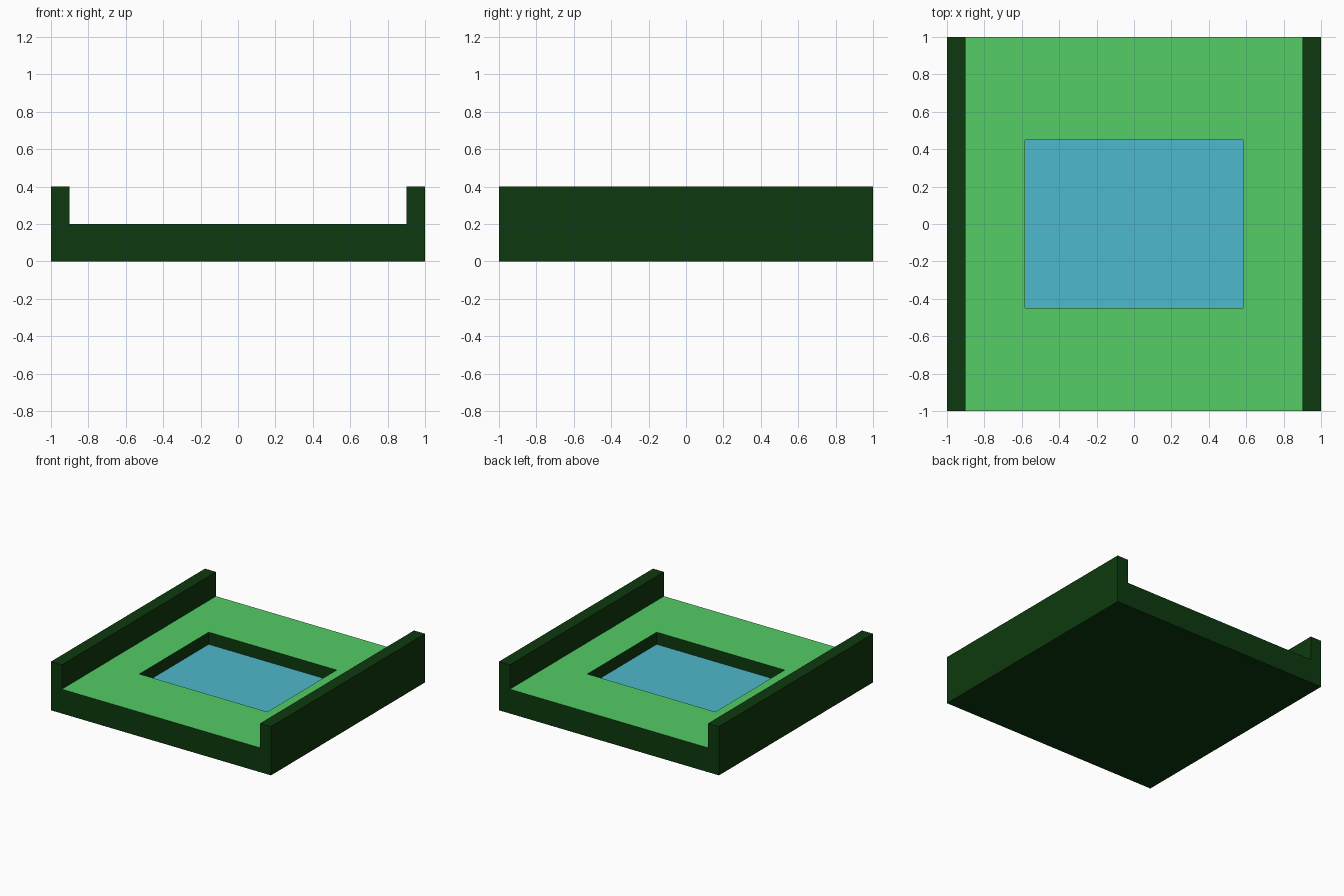
import bpy, bmesh
from mathutils import Vector

cube = bpy.data.objects.get("Cube")
if cube:
    bpy.data.objects.remove(cube, do_unlink=True)


def make_material(name, rgb):
    mat = bpy.data.materials.new(name)
    mat.use_nodes = True
    mat.diffuse_color = (*rgb, 1)
    mat.node_tree.nodes["Principled BSDF"].inputs["Base Color"].default_value = (*rgb, 1)
    return mat


DARK, GRASS, WATER = range(3)
materials = [
    make_material("dark_green", (0.004, 0.041, 0.0044)),
    make_material("grass_green", (0.089, 0.604, 0.133)),
    make_material("water_blue", (0.076, 0.479, 0.604)),
]

HALF, RAIL, FLOOR, TOP = 1.0, 0.9, 0.2, 0.4
POND, POND_DEPTH = 0.45, 0.1

bm = bmesh.new()

# Channel: half a cross-section, mirrored, then extruded front to back
half = [(HALF, 0), (HALF, TOP), (RAIL, TOP), (RAIL, FLOOR)]
outline = half + [(-x, z) for x, z in reversed(half)]
front = bm.faces.new([bm.verts.new((x, -HALF, z)) for x, z in outline])
extruded = bmesh.ops.extrude_face_region(bm, geom=[front], use_keep_orig=True)["geom"]
bmesh.ops.translate(bm, vec=(0, 2 * HALF, 0),
                    verts=[g for g in extruded if isinstance(g, bmesh.types.BMVert)])
bmesh.ops.recalc_face_normals(bm, faces=bm.faces)

# Grass floor between the rails
floor = next(f for f in bm.faces
             if f.normal.z > 0.9 and abs(f.calc_center_median().z - FLOOR) < 0.01)
floor.material_index = GRASS

# Square pond, cut into the floor and sunk with dark walls
border = bmesh.ops.inset_region(bm, faces=[floor], thickness=RAIL - POND)["faces"]
for face in border:
    face.material_index = GRASS
for v in floor.verts:
    v.co.y = POND if v.co.y > 0 else -POND
walls = bmesh.ops.inset_region(bm, faces=[floor], thickness=0, depth=0)["faces"]
for face in walls:
    face.material_index = DARK
bmesh.ops.translate(bm, vec=Vector((0, 0, -POND_DEPTH)), verts=floor.verts)
floor.material_index = WATER
bm.normal_update()

mesh = bpy.data.meshes.new("channel_tile")
bm.to_mesh(mesh)
bm.free()
for mat in materials:
    mesh.materials.append(mat)
tile = bpy.data.objects.new("channel_tile", mesh)
bpy.context.scene.collection.objects.link(tile)
